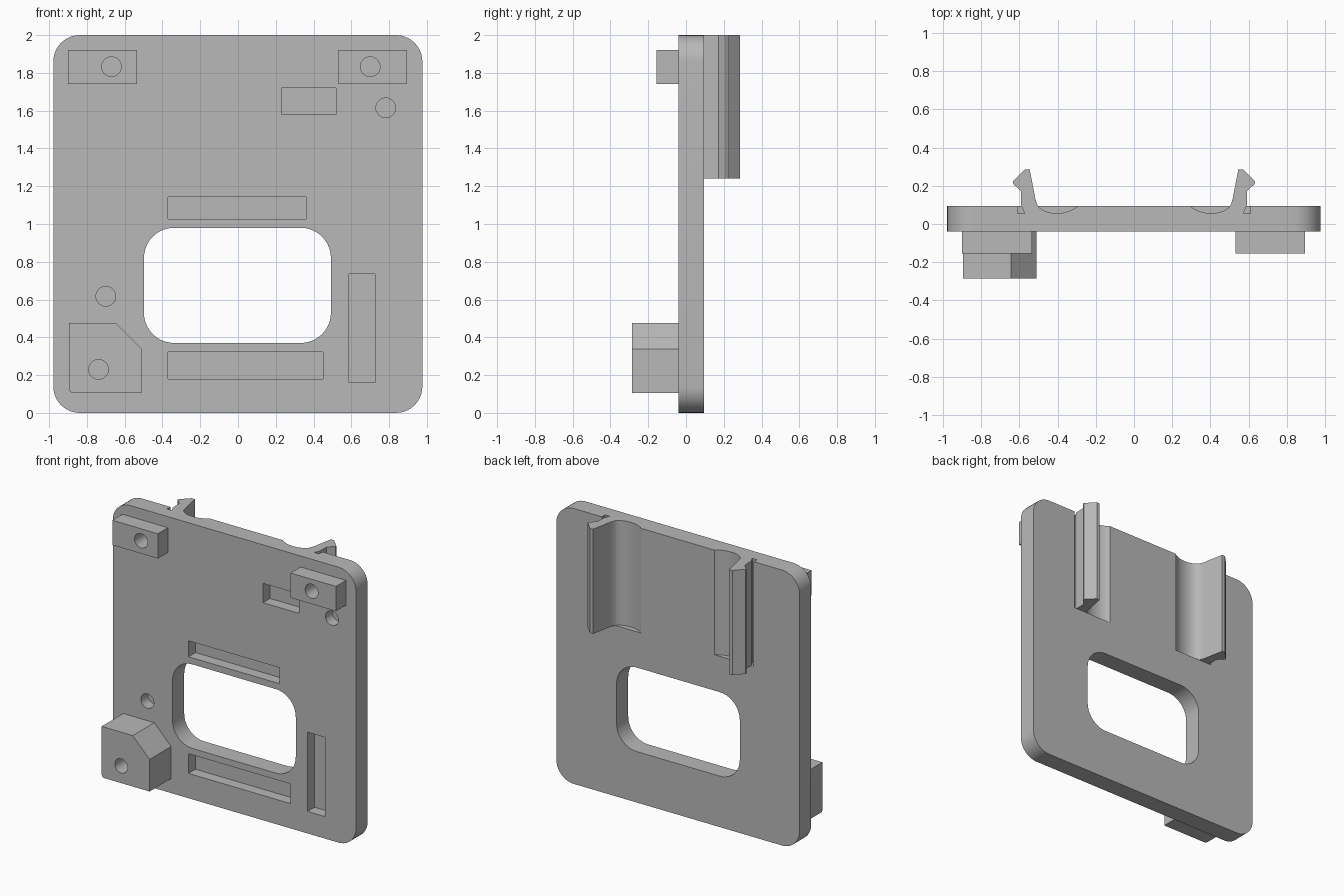
import bpy, bmesh, math

if "Cube" in bpy.data.objects:
    bpy.data.objects.remove(bpy.data.objects["Cube"])

grey = bpy.data.materials.new("plain grey")
grey.use_nodes = True
grey.diffuse_color = (0.48, 0.48, 0.48, 1)
grey.node_tree.nodes["Principled BSDF"].inputs["Base Color"].default_value = grey.diffuse_color

FRONT, BACK, FLOOR = -0.04, 0.094, 0.04
CLIP_LOW, TOP = 1.24, 2.0


def prism(bm, profile, lo, hi, axis):
    """Extrude a closed profile along y (profile is x, z) or z (profile is x, y)."""
    def place(p, t):
        return (p[0], t, p[1]) if axis == "y" else (p[0], p[1], t)
    a = [bm.verts.new(place(p, lo)) for p in profile]
    b = [bm.verts.new(place(p, hi)) for p in profile]
    faces = [bm.faces.new(a), bm.faces.new(b[::-1])]
    n = len(a)
    for i in range(n):
        j = (i + 1) % n
        faces.append(bm.faces.new((a[i], b[i], b[j], a[j])))
    bmesh.ops.recalc_face_normals(bm, faces=faces)


def rect(x0, x1, z0, z1):
    return [(x0, z0), (x1, z0), (x1, z1), (x0, z1)]


def rounded(x0, x1, z0, z1, r, steps=10):
    centres = [(x1 - r, z1 - r), (x0 + r, z1 - r), (x0 + r, z0 + r), (x1 - r, z0 + r)]
    pts = []
    for q, (cx, cz) in enumerate(centres):
        for i in range(steps + 1):
            t = math.pi / 2 * (q + i / steps)
            pts.append((cx + r * math.cos(t), cz + r * math.sin(t)))
    return pts


def circle(cx, cz, r=0.052, n=32):
    return [(cx + r * math.cos(math.tau * i / n), cz + r * math.sin(math.tau * i / n))
            for i in range(n)]


def make(name, bm):
    mesh = bpy.data.meshes.new(name)
    bm.to_mesh(mesh)
    bm.free()
    mesh.materials.append(grey)
    ob = bpy.data.objects.new(name, mesh)
    bpy.context.scene.collection.objects.link(ob)
    return ob


def part(name, profile, lo, hi, axis="y"):
    bm = bmesh.new()
    prism(bm, profile, lo, hi, axis)
    return make(name, bm)


# Base plate and the front mounting blocks
plate = part("base_plate", rounded(-0.978, 0.976, 0, TOP, 0.14), FRONT, BACK)
upper_right = part("upper_right_block", rect(-0.9, -0.535, 1.74, 1.92), -0.155, FRONT)
upper_left = part("upper_left_block", rect(0.53, 0.895, 1.74, 1.92), -0.155, FRONT)
corner = part("lower_corner_block",
              [(-0.895, 0.125), (-0.889, 0.111), (-0.875, 0.105), (-0.51, 0.105),
               (-0.51, 0.338), (-0.645, 0.475), (-0.895, 0.475)], -0.286, FRONT)

# All cut-outs: window, blind pockets, screw holes, finger grooves and relief slots
cuts = bmesh.new()
prism(cuts, rounded(-0.498, 0.492, 0.37, 0.98, 0.16), -0.2, 0.2, "y")
for pocket in [(0.23, 0.52, 1.58, 1.72), (-0.37, 0.36, 1.027, 1.143),
               (-0.37, 0.45, 0.18, 0.323), (0.587, 0.725, 0.16, 0.735)]:
    prism(cuts, rect(*pocket), -0.1, FLOOR, "y")
for hole in [(-0.67, 1.833), (0.70, 1.833), (0.782, 1.615), (-0.70, 0.617), (-0.738, 0.23)]:
    prism(cuts, circle(*hole), -0.4, FLOOR, "y")
groove = [(0.29, 0.097), (0.31, 0.082), (0.34, 0.067), (0.37, 0.059), (0.41, 0.056),
          (0.445, 0.06), (0.475, 0.071), (0.495, 0.085), (0.504, 0.097), (0.504, 0.12), (0.29, 0.12)]
slot = [(0.61, 0.12), (0.61, 0.056), (0.572, 0.056), (0.59, 0.094), (0.59, 0.12)]
for side in (1, -1):
    for shape in (groove, slot):
        prism(cuts, [(side * x, y) for x, y in shape], CLIP_LOW, TOP + 0.1, "z")
cutter = make("cutter", cuts)
cutter.hide_render = True
cutter.hide_viewport = False

for ob in (plate, upper_right, upper_left, corner):
    mod = ob.modifiers.new("cut_outs", "BOOLEAN")
    mod.operation = "DIFFERENCE"
    mod.solver = "EXACT"
    mod.object = cutter
    bpy.context.view_layer.objects.active = ob
    bpy.ops.object.modifier_apply(modifier=mod.name)
bpy.data.objects.remove(cutter)

# Snap clips with hooked tips on the back
clip = [(0.502, BACK), (0.511, 0.112), (0.517, 0.135), (0.546, 0.286), (0.572, 0.286),
        (0.634, 0.222), (0.634, 0.212), (0.592, 0.172), (0.59, BACK)]
clips = [part(name, [(side * x, y) for x, y in clip], CLIP_LOW, TOP, "z")
         for name, side in (("left_clip", 1), ("right_clip", -1))]

# Smooth the rounded surfaces, keep the edges crisp
bpy.ops.object.select_all(action="DESELECT")
for ob in [plate, upper_right, upper_left, corner] + clips:
    ob.select_set(True)
bpy.context.view_layer.objects.active = plate
bpy.ops.object.shade_smooth_by_angle(angle=math.radians(30))
